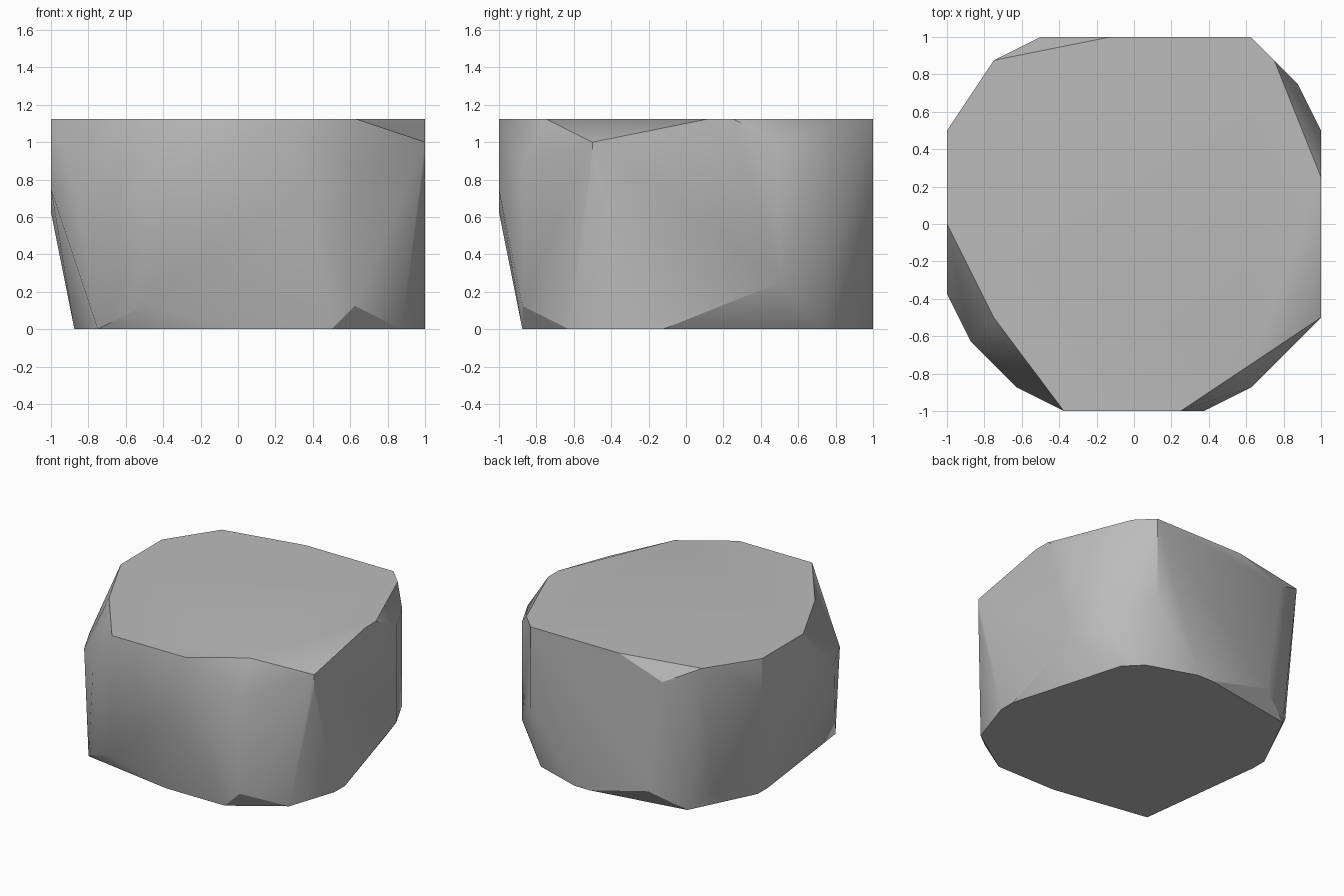
import bpy
import bmesh
import math

cube = bpy.data.objects.get("Cube")
if cube:
    bpy.data.objects.remove(cube, do_unlink=True)

GRID = 1 / 8  # the boulder's corners sit on a coarse grid

# Outline corners of the boulder at each height, in grid steps
bottom_outline = [(-6, -6), (0, -7), (4, -7), (7, -5), (8, -2), (8, -1), (6, 6),
                  (5, 7), (2, 8), (1, 8), (-5, 7), (-7, 3), (-7, 2)]
foot_chips = [(-4, -7), (5, -7), (-3, 8), (-6, 6)]
undercut_corners = [(8, 4), (7, 6)]
lower_bulge = [(-8, 1), (1, -8)]
waist_bulge = [(-8, -3), (-7, -5), (-5, -7), (-3, -8), (3, -8)]
shoulder = [(5, -7), (8, -4), (-8, 4)]
rim_chips = [(8, -4), (8, 4), (7, 6), (-4, 8)]
top_outline = [(-8, 0), (-6, -4), (-3, -8), (2, -8), (5, -6), (8, 1), (8, 2),
               (6, 7), (5, 8), (-1, 8), (-6, 7), (-8, 4)]

layers = [(0, bottom_outline), (1, foot_chips), (2, undercut_corners),
          (4, [(5, 8)]), (5, lower_bulge), (6, waist_bulge), (7, shoulder),
          (8, rim_chips), (9, top_outline)]

# Wrap the corners in a convex skin
bm = bmesh.new()
for height, outline in layers:
    for x, y in outline:
        bm.verts.new((x * GRID, y * GRID, height * GRID))
hull = bmesh.ops.convex_hull(bm, input=bm.verts[:])
inside = {v for v in hull["geom_interior"] + hull["geom_unused"]
          if isinstance(v, bmesh.types.BMVert)}
bmesh.ops.delete(bm, geom=list(inside), context="VERTS")

# Merge coplanar facets such as the flat top and base
bmesh.ops.dissolve_limit(bm, angle_limit=math.radians(0.5),
                         verts=bm.verts[:], edges=bm.edges[:])
bmesh.ops.recalc_face_normals(bm, faces=bm.faces[:])

mesh = bpy.data.meshes.new("boulder")
bm.to_mesh(mesh)
bm.free()

# Stone colour
stone = bpy.data.materials.new("stone grey")
stone.use_nodes = True
colour = (0.5, 0.5, 0.5, 1)
stone.diffuse_color = colour
for node in stone.node_tree.nodes:
    if node.type == "BSDF_PRINCIPLED":
        node.inputs["Base Color"].default_value = colour
mesh.materials.append(stone)

boulder = bpy.data.objects.new("boulder", mesh)
bpy.context.collection.objects.link(boulder)

# Soft walls with crisp top and bottom edges
bpy.ops.object.select_all(action="DESELECT")
boulder.select_set(True)
bpy.context.view_layer.objects.active = boulder
bpy.ops.object.shade_smooth_by_angle(angle=math.radians(30))
